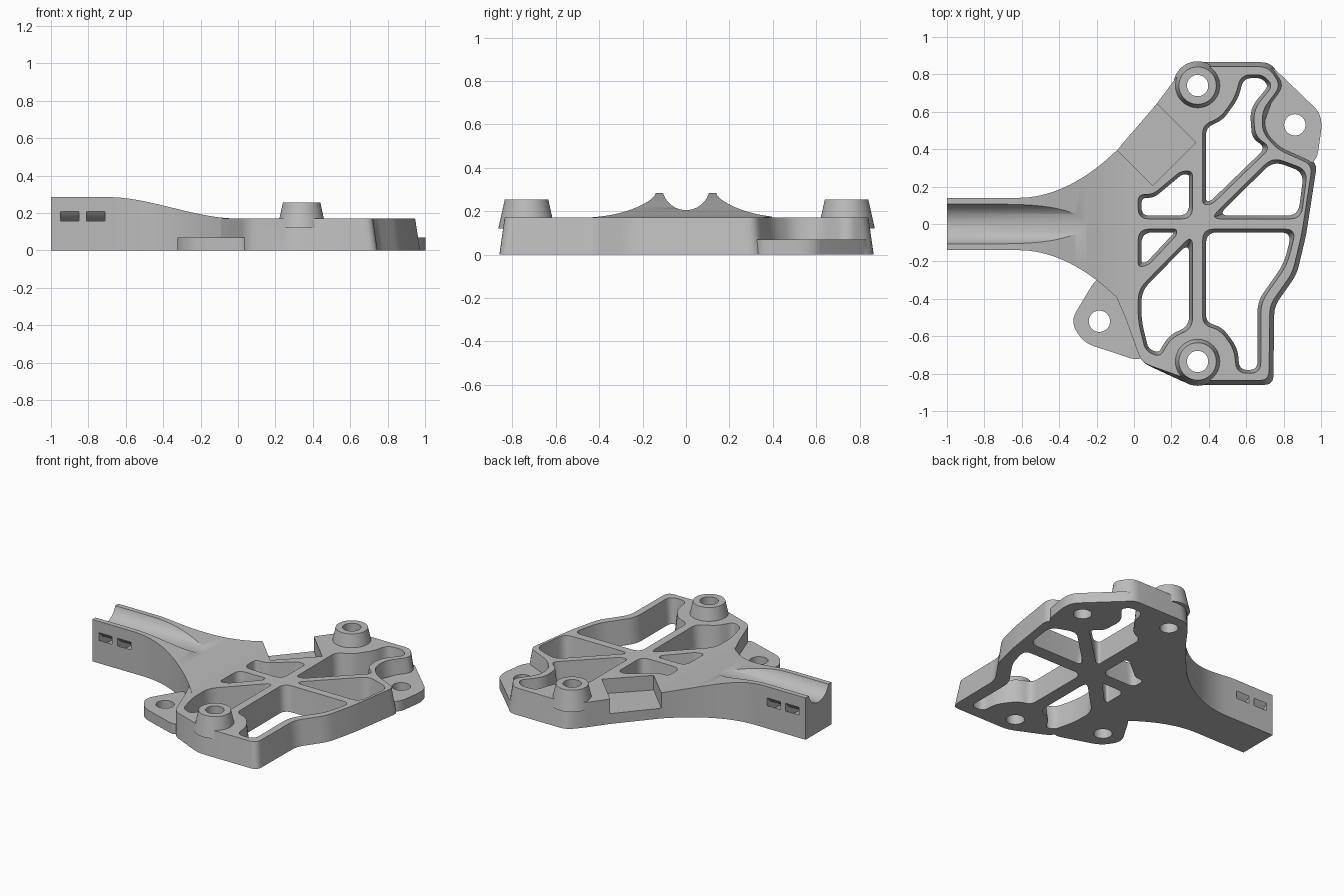
import bpy, bmesh, math
from mathutils import Vector

cube = bpy.data.objects.get("Cube")
if cube:
    bpy.data.objects.remove(cube, do_unlink=True)

grey = bpy.data.materials.new("neutral_grey")
grey.use_nodes = True
colour = (0.5, 0.5, 0.5, 1)
grey.diffuse_color = colour
grey.node_tree.nodes["Principled BSDF"].inputs["Base Color"].default_value = colour


def rounded(points, r, steps=6):
    """Replace each corner of a closed outline by a soft curve."""
    pts, out = [Vector(p) for p in points], []
    for i, p in enumerate(pts):
        a, b = pts[i - 1] - p, pts[(i + 1) % len(pts)] - p
        d = min(r, 0.45 * a.length, 0.45 * b.length)
        s, e = p + a.normalized() * d, p + b.normalized() * d
        for k in range(steps + 1):
            t = k / steps
            out.append(s * (1 - t) ** 2 + p * 2 * t * (1 - t) + e * t * t)
    return out


def inset(points, amount, from_x=-9):
    """Mitred inset of a counterclockwise outline where x is beyond from_x."""
    pts, out = [Vector(p) for p in points], []
    for i, p in enumerate(pts):
        a = (p - pts[i - 1]).normalized()
        b = (pts[(i + 1) % len(pts)] - p).normalized()
        n = Vector((-a.y - b.y, a.x + b.x))
        out.append(p + n * (amount / (1 + a.dot(b)) if p.x > from_x else 0))
    return out


def loft(name, rings):
    """Closed solid through matching rings of 3D points."""
    bm = bmesh.new()
    loops = [[bm.verts.new(p) for p in ring] for ring in rings]
    n = len(loops[0])
    bm.faces.new(loops[0][::-1])
    bm.faces.new(loops[-1])
    for a, b in zip(loops, loops[1:]):
        for i in range(n):
            j = (i + 1) % n
            bm.faces.new((a[i], a[j], b[j], b[i]))
    bmesh.ops.recalc_face_normals(bm, faces=bm.faces)
    mesh = bpy.data.meshes.new(name)
    bm.to_mesh(mesh)
    bm.free()
    obj = bpy.data.objects.new(name, mesh)
    bpy.context.collection.objects.link(obj)
    mesh.materials.append(grey)
    return obj


def prism(name, low, high, z0, z1):
    return loft(name, [[(*p, z0) for p in low], [(*p, z1) for p in high]])


def circle(x, y, r, n=48):
    return [Vector((x + r * math.cos(i * math.tau / n), y + r * math.sin(i * math.tau / n)))
            for i in range(n)]


def combine(target, tool, operation):
    mod = target.modifiers.new("join", "BOOLEAN")
    mod.operation, mod.solver, mod.object = operation, "EXACT", tool
    bpy.context.view_layer.objects.active = target
    bpy.ops.object.modifier_apply(modifier=mod.name)
    bpy.data.objects.remove(tool, do_unlink=True)


# Main plate, with drafted outer walls on the wide end
outline = [(-.1, -.38), (-.05, -.49), (.04, -.74), (.3, -.86), (.745, -.86),
           (.75, -.44), (.87, -.27), (.92, -.06), (.98, .33), (.78, .42),
           (.71, .5), (.71, .6), (.815, .74), (.73, .865), (.3, .865), (.23, .79),
           (.12, .64), (-.1, .385)]
body = prism("bracket_body", rounded(outline, .05), rounded(inset(outline, .024, .25), .05),
             0, .17)

# Arm: flat and tall at the end, widening and sinking into the plate
stations = []
for i in range(33):
    x = -1 + i / 32
    s = min(1, -x / .7)
    half = .14 + .35 * max(0, (x + .62) / .62) ** 2
    top = .17 + .115 * s * s * (3 - 2 * s)
    stations.append([(x, -half, 0), (x, half, 0), (x, half, top), (x, -half, top)])
combine(body, loft("arm", stations), "UNION")

# Low mounting lugs
lugs = [[(-.19, -.27), (-.34, -.52), (-.27, -.635), (.05, -.74), (.1, -.5), (0, -.3)],
        [(.76, .72), (.68, .5), (.8, .3), (.975, .32), (1.005, .53), (.99, .6), (.72, .86)]]
for pts in lugs:
    ring = rounded(pts, .07)
    combine(body, prism("lug", ring, ring, 0, .07), "UNION")

# Tapered bosses
posts = [(.34, .74), (.34, -.735)]
for x, y in posts:
    combine(body, prism("boss", circle(x, y, .13), circle(x, y, .1), .12, .255), "UNION")

# Lightening pockets between the ribs
pockets = [
    [(.365, .1), (.42, .105), (.735, .41), (.65, .47), (.64, .61), (.745, .74),
     (.69, .8), (.57, .8), (.54, .68), (.46, .57), (.365, .53)],
    [(.4, .025), (.895, .025), (.93, .29), (.74, .36)],
    [(.365, -.025), (.365, -.54), (.46, -.57), (.535, -.67), (.545, -.8), (.68, -.8),
     (.68, -.42), (.82, -.22), (.87, -.025)],
    [(.315, -.05), (.02, -.35), (.02, -.52), (.06, -.68), (.14, -.715), (.2, -.61), (.315, -.56)],
    [(.02, -.025), (.02, -.235), (.08, -.22), (.23, -.06), (.23, -.025)],
    [(.02, .025), (.315, .025), (.315, .285), (.25, .285), (.1, .16), (.02, .16)],
]
for pts in pockets:
    # Wind every outline the same way so that the draft goes inwards
    area = sum(a[0] * b[1] - a[1] * b[0] for a, b in zip(pts, pts[1:] + pts[:1]))
    ring = pts if area > 0 else pts[::-1]
    combine(body, prism("pocket", rounded(inset(ring, .022), .06), rounded(ring, .06), -.02, .19),
            "DIFFERENCE")

# Bolt holes
for x, y in posts + [(.86, .53), (-.185, -.52)]:
    ring = circle(x, y, .057)
    combine(body, prism("bolt_hole", ring, ring, -.1, .4), "DIFFERENCE")

# Square notch in the rear flank
notch = [(.1, .205), (.33, .435), (.05, .715), (-.18, .485)]
combine(body, prism("notch", notch, notch, .07, .4), "DIFFERENCE")


def arm_ring(r, x):
    return [(x, p.x, p.y) for p in circle(0, .315, r, 64)]


# Tube cradle along the arm
combine(body, loft("cradle", [arm_ring(.11, -1.1), arm_ring(.11, 0)]), "DIFFERENCE")

# Curved strap channels passing under the cradle
for x0 in (-.95, -.81):
    strap = loft("strap_channel", [arm_ring(.212, x0), arm_ring(.212, x0 + .1)])
    combine(strap, loft("strap_core", [arm_ring(.176, x0 - .1), arm_ring(.176, x0 + .2)]),
            "DIFFERENCE")
    combine(body, strap, "DIFFERENCE")

# Smooth the curved walls, keep the edges sharp
bpy.ops.object.select_all(action="DESELECT")
body.select_set(True)
bpy.context.view_layer.objects.active = body
bpy.ops.object.shade_smooth_by_angle(angle=math.radians(30))
